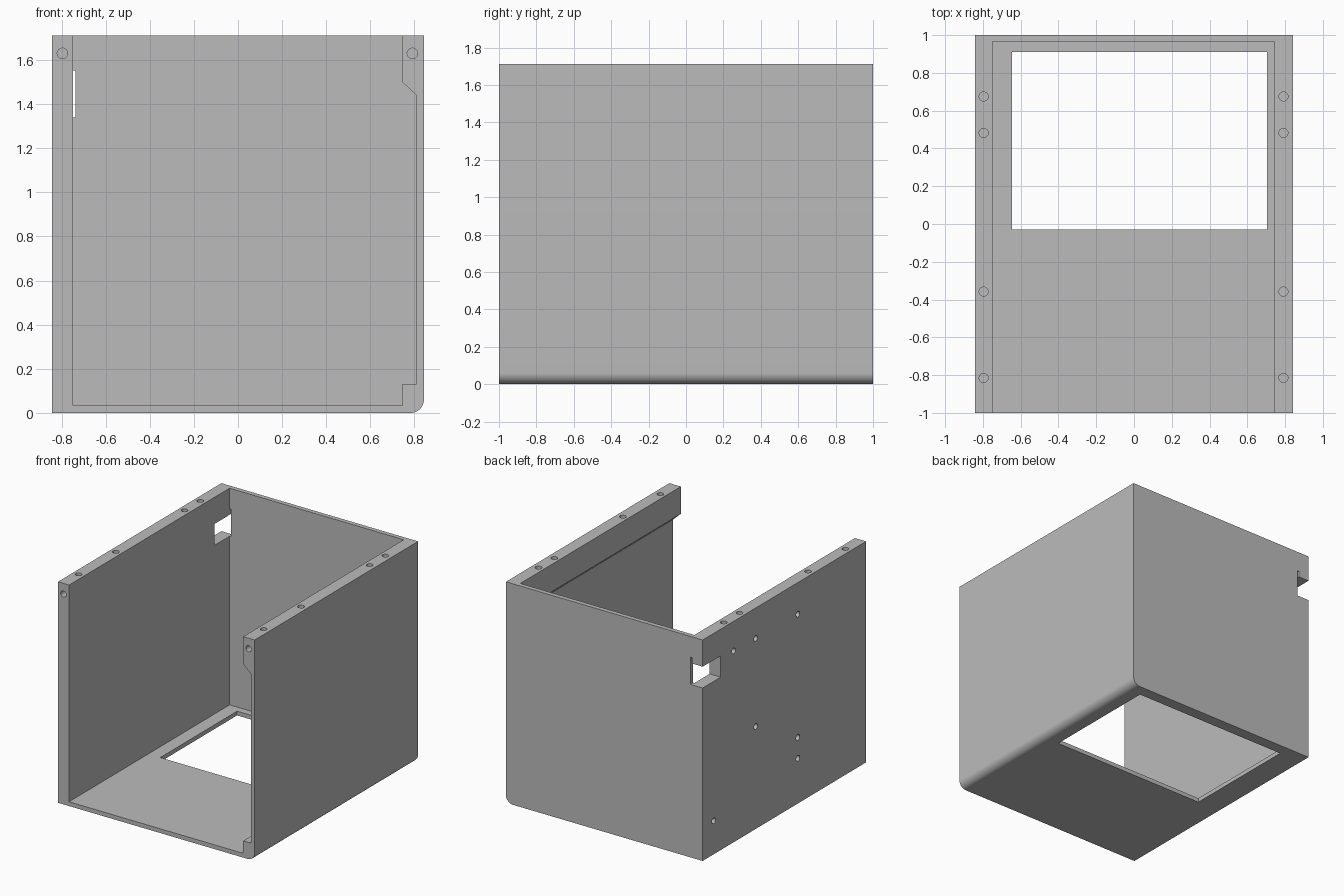
import bpy, bmesh, math
from mathutils import Matrix, Vector

if "Cube" in bpy.data.objects:
    bpy.data.objects.remove(bpy.data.objects["Cube"])

grey = bpy.data.materials.new("neutral grey")
grey.diffuse_color = (0.5, 0.5, 0.5, 1)
grey.use_nodes = True
grey.node_tree.nodes["Principled BSDF"].inputs["Base Color"].default_value = grey.diffuse_color


def finish(bm, name):
    bmesh.ops.recalc_face_normals(bm, faces=bm.faces)
    me = bpy.data.meshes.new(name)
    bm.to_mesh(me)
    bm.free()
    ob = bpy.data.objects.new(name, me)
    bpy.context.collection.objects.link(ob)
    me.materials.append(grey)
    return ob


def prism(name, profile, y0, y1):
    """Extrude an x-z profile along y."""
    bm = bmesh.new()
    face = bm.faces.new([bm.verts.new((x, y0, z)) for x, z in profile])
    ext = bmesh.ops.extrude_face_region(bm, geom=[face])
    verts = [v for v in ext["geom"] if isinstance(v, bmesh.types.BMVert)]
    bmesh.ops.translate(bm, verts=verts, vec=(0, y1 - y0, 0))
    return finish(bm, name)


def box(name, x0, x1, y0, y1, z0, z1):
    return prism(name, [(x0, z0), (x1, z0), (x1, z1), (x0, z1)], y0, y1)


def drills(name, points, axis, radius, depth):
    """Blind round holes, centred on surface points along one axis."""
    bm = bmesh.new()
    turn = Vector((0, 0, 1)).rotation_difference(Vector(axis)).to_matrix().to_4x4()
    for p in points:
        bmesh.ops.create_cone(bm, cap_ends=True, segments=24, radius1=radius,
                              radius2=radius, depth=2 * depth,
                              matrix=Matrix.Translation(p) @ turn)
    return finish(bm, name)


W, H, R = 0.843, 1.712, 0.06

# Outer block with one rounded bottom edge
arc = [(W - R + R * math.sin(t), R - R * math.cos(t))
       for t in (math.pi / 2 * i / 12 for i in range(13))]
shell = prism("case_shell", [(-W, 0)] + arc + [(W, H), (-W, H)], -1, 1)

cutters = [
    # Cavity, leaving a top rail and bottom lip on the right wall
    prism("cavity_cutter", [(-0.748, 0.033), (0.745, 0.033), (0.745, 0.13),
                            (0.81, 0.13), (0.81, 1.44), (0.745, 1.5),
                            (0.745, 2), (-0.748, 2)], -1.2, 0.965),
    # Floor window
    box("window_cutter", -0.645, 0.705, -0.03, 0.91, -0.2, 0.2),
    # Cable notch in the rear left corner, with its narrow slit
    box("notch_cutter", -1, -0.737, 0.78, 1.2, 1.34, 1.505),
    box("slit_cutter", -0.75, -0.737, 0.94, 1.2, 1.4, 1.552),
    # Screw holes
    drills("top_hole_cutter", [(x, y, H) for x in (-0.796, 0.791)
                               for y in (0.675, 0.482, -0.358, -0.815)],
           (0, 0, 1), 0.024, 0.05),
    drills("front_hole_cutter", [(-0.796, -1, 1.63), (0.791, -1, 1.63)],
           (0, 1, 0), 0.024, 0.08),
    drills("side_hole_cutter", [(-W, y, z) for y, z in (
        (-0.166, 1.466), (-0.166, 0.512), (-0.166, 0.35), (0.35, 1.476),
        (0.35, 0.794), (0.62, 1.482), (0.865, 0.26))],
           (1, 0, 0), 0.022, 0.05),
]
for c in cutters:
    mod = shell.modifiers.new(c.name, 'BOOLEAN')
    mod.operation, mod.solver, mod.object = 'DIFFERENCE', 'EXACT', c

# Bake the cuts and drop the cutters
deps = bpy.context.evaluated_depsgraph_get()
baked = bpy.data.meshes.new_from_object(shell.evaluated_get(deps))
shell.modifiers.clear()
shell.data = baked
for c in cutters:
    bpy.data.objects.remove(c)

bpy.context.view_layer.objects.active = shell
shell.select_set(True)
bpy.ops.object.shade_smooth_by_angle(angle=math.radians(30))
